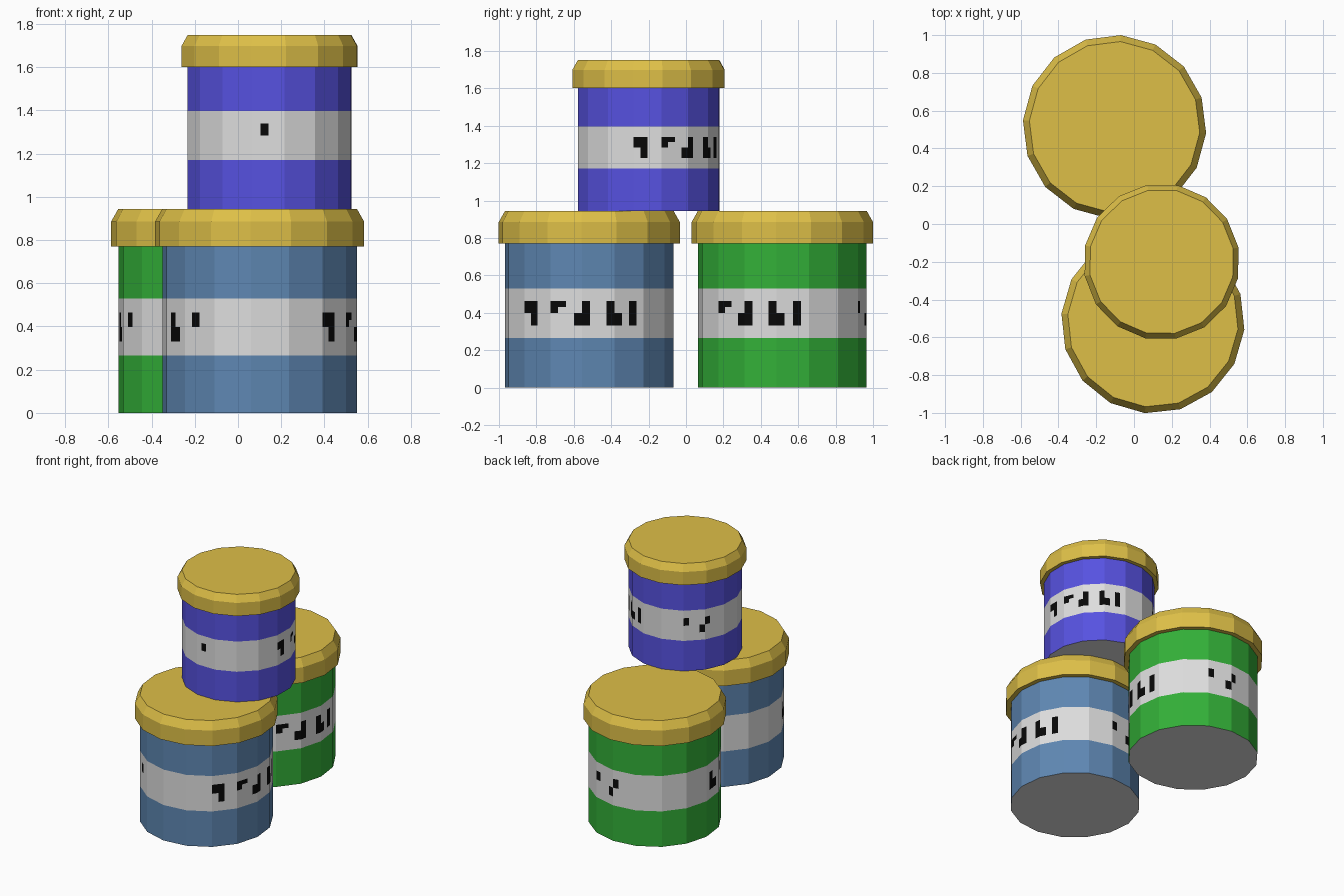
import bpy, bmesh, math

if "Cube" in bpy.data.objects:
    bpy.data.objects.remove(bpy.data.objects["Cube"])

SIDES, SUB = 16, 4          # sixteen flat sides, each split in four label columns
COLS = SIDES * SUB


def material(name, srgb):
    m = bpy.data.materials.new(name)
    lin = [c / 12.92 if c < 0.04 else ((c + 0.055) / 1.055) ** 2.4 for c in srgb]
    m.diffuse_color = (*lin, 1.0)
    m.use_nodes = True
    m.node_tree.nodes["Principled BSDF"].inputs["Base Color"].default_value = m.diffuse_color
    return m


label = material("label_white", (0.87, 0.87, 0.87))
black = material("mark_black", (0.03, 0.03, 0.03))
gold = material("lid_gold", (0.87, 0.75, 0.28))
blue = material("steel_blue", (0.37, 0.53, 0.70))
green = material("green", (0.20, 0.69, 0.22))
purple = material("purple", (0.34, 0.32, 0.88))


def ring_point(radius, col, sub):
    """Point on a flat-sided ring, col counted in subdivided columns."""
    side, t = divmod(col, sub)
    a, b = (math.radians(-50) + 2 * math.pi * (side + k) / SIDES for k in (0, 1))
    t /= sub
    return (radius * ((1 - t) * math.cos(a) + t * math.cos(b)),
            radius * ((1 - t) * math.sin(a) + t * math.sin(b)))


def loft(name, profile, sub, mats, rule):
    """Stack flat-sided rings; rule(row, col) gives the material index."""
    bm = bmesh.new()
    n = SIDES * sub
    rings = [[bm.verts.new((*ring_point(r, c, sub), z)) for c in range(n)]
             for r, z in profile]
    for row in range(len(rings) - 1):
        lo, hi = rings[row], rings[row + 1]
        for c in range(n):
            d = (c + 1) % n
            f = bm.faces.new((lo[c], lo[d], hi[d], hi[c]))
            f.material_index = rule(row, c)
    bm.faces.new(rings[0][::-1]).material_index = rule(-1, 0)
    bm.faces.new(rings[-1]).material_index = rule(len(rings), 0)
    mesh = bpy.data.meshes.new(name)
    bm.to_mesh(mesh)
    bm.free()
    for m in mats:
        mesh.materials.append(m)
    ob = bpy.data.objects.new(name, mesh)
    bpy.context.collection.objects.link(ob)
    return ob


# abstract block pattern: start column -> (column step, rows); rows 2-5 bottom to top
HIGH, LOW, FULL = (4, 5), (2, 3), (2, 3, 4, 5)
PATTERN = {
    0: [(0, HIGH), (1, FULL)],
    4: [(0, HIGH), (1, (5,))],
    7: [(0, LOW), (1, FULL)],
    11: [(0, FULL), (1, LOW)],
    14: [(0, FULL)],
    24: [(0, HIGH)],
    27: [(0, LOW), (1, HIGH)],
    45: [(0, FULL), (1, LOW)],
    49: [(0, HIGH)],
}

L0, L1 = 0.265, 0.53       # label height range, split in eight rows
BODY = [(0.452, 0.0)] + [(0.452, L0 + (L1 - L0) * i / 8) for i in range(9)] + [(0.452, 0.78)]
LID = [(0.486, 0.77), (0.486, 0.885), (0.452, 0.945)]


def jar(name, mat, loc, turn, scale=1.0, skip=None):
    marks = {(start + step, row) for start, cells in PATTERN.items() if start != skip
             for step, rows in cells for row in rows}

    def body_rule(row, col):
        if row == -1:
            return 1                      # pale base
        if 1 <= row <= 8:                 # label band
            return 2 if (col, row - 1) in marks else 1
        return 0

    body = loft(name + "_jar_body", BODY, SUB, [mat, label, black], body_rule)
    lid = loft(name + "_jar_lid", LID, 1, [gold], lambda r, c: 0)
    for ob in (body, lid):
        ob.location = loc
        ob.rotation_euler.z = math.radians(turn)
        ob.scale = (scale,) * 3


jar("blue", blue, (0.10, -0.517, 0.0), 0)
jar("green", green, (-0.103, 0.515, 0.0), -21.5, skip=0)
jar("purple", purple, (0.146, -0.20, 0.945), 38, 0.852, skip=45)
